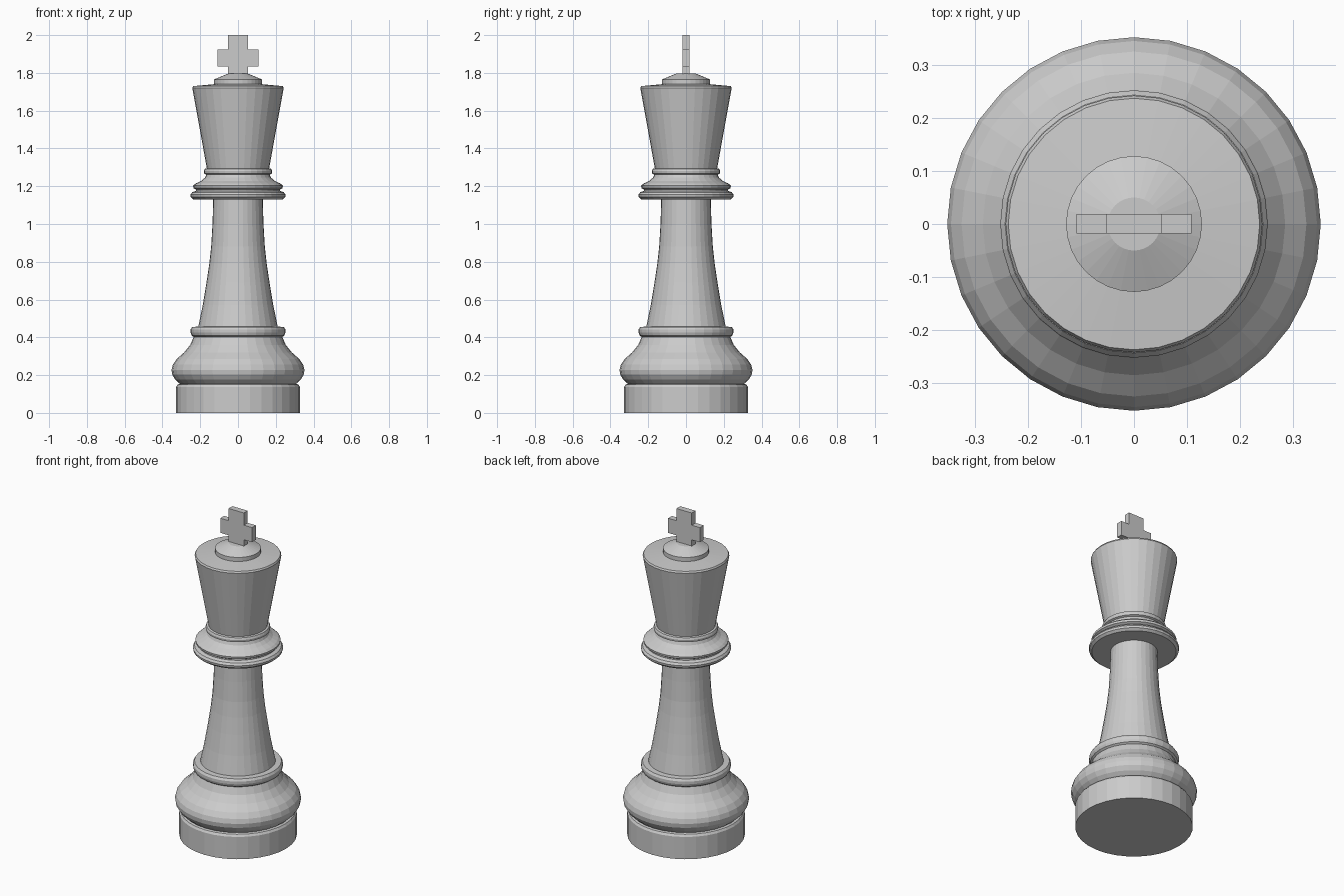
import bpy, bmesh
from math import cos, sin, tau

if "Cube" in bpy.data.objects:
    bpy.data.objects.remove(bpy.data.objects["Cube"])

SIDES = 32


def finish(name, bm):
    mesh = bpy.data.meshes.new(name)
    bm.to_mesh(mesh)
    bm.free()
    obj = bpy.data.objects.new(name, mesh)
    bpy.context.collection.objects.link(obj)
    return obj


def lathe(name, profile):
    """Turn (radius, z) points, listed bottom to top, around the z axis."""
    bm = bmesh.new()
    rings = []
    for r, z in profile:
        if r == 0:
            rings.append([bm.verts.new((0, 0, z))] * SIDES)
        else:
            rings.append([bm.verts.new((r * cos(tau * i / SIDES), r * sin(tau * i / SIDES), z))
                          for i in range(SIDES)])
    for low, high in zip(rings, rings[1:]):
        for i in range(SIDES):
            j = (i + 1) % SIDES
            corners = dict.fromkeys((low[i], low[j], high[j], high[i]))
            bm.faces.new(list(corners))
    return finish(name, bm)


# The turned sections share their end rings, so together they form one skin.
# Plinth with a groove above it
lathe("plinth", [(0, 0), (0.328, 0), (0.328, 0.137), (0.32, 0.15), (0.308, 0.154)])

# Bulging foot and the ring on top of it
lathe("foot", [(0.308, 0.154), (0.332, 0.176), (0.348, 0.202), (0.352, 0.228), (0.345, 0.255),
               (0.325, 0.285), (0.285, 0.32), (0.253, 0.36), (0.235, 0.402),
               (0.246, 0.41), (0.251, 0.425), (0.251, 0.442), (0.243, 0.455), (0.21, 0.457)])

# Tapering stem
lathe("stem", [(0.21, 0.457), (0.187, 0.57), (0.167, 0.69), (0.152, 0.79), (0.142, 0.88),
               (0.135, 1.0), (0.131, 1.13)])

# Stacked collar rings
lathe("collar", [(0.131, 1.13), (0.236, 1.13), (0.25, 1.142), (0.252, 1.155), (0.243, 1.168),
                 (0.222, 1.175), (0.222, 1.182), (0.236, 1.19), (0.238, 1.203), (0.225, 1.214),
                 (0.195, 1.228), (0.175, 1.245), (0.168, 1.262),
                 (0.179, 1.267), (0.181, 1.28), (0.176, 1.292), (0.165, 1.295)])

# Flared crown with a nearly flat top
lathe("crown", [(0.165, 1.295), (0.242, 1.72), (0.237, 1.73), (0.128, 1.74)])

# Button on the crown
lathe("button", [(0.128, 1.74), (0.128, 1.765), (0.05, 1.797), (0, 1.797)])

# Cross: an outline extruded through its thickness
half = [(0.052, 1.79), (0.052, 1.835), (0.108, 1.835), (0.108, 1.925), (0.052, 1.925), (0.052, 2.0)]
outline = half + [(-x, z) for x, z in reversed(half)]
bm = bmesh.new()
front = bm.faces.new([bm.verts.new((x, -0.018, z)) for x, z in outline])
moved = bmesh.ops.extrude_face_region(bm, geom=[front])["geom"]
bmesh.ops.translate(bm, vec=(0, 0.037, 0),
                    verts=[v for v in moved if isinstance(v, bmesh.types.BMVert)])
if not any(len(f.verts) == len(outline) and f.calc_center_median().y < 0 for f in bm.faces):
    bm.faces.new([v for v in bm.verts if v.co.y < 0])
bmesh.ops.recalc_face_normals(bm, faces=bm.faces)
finish("cross", bm)
